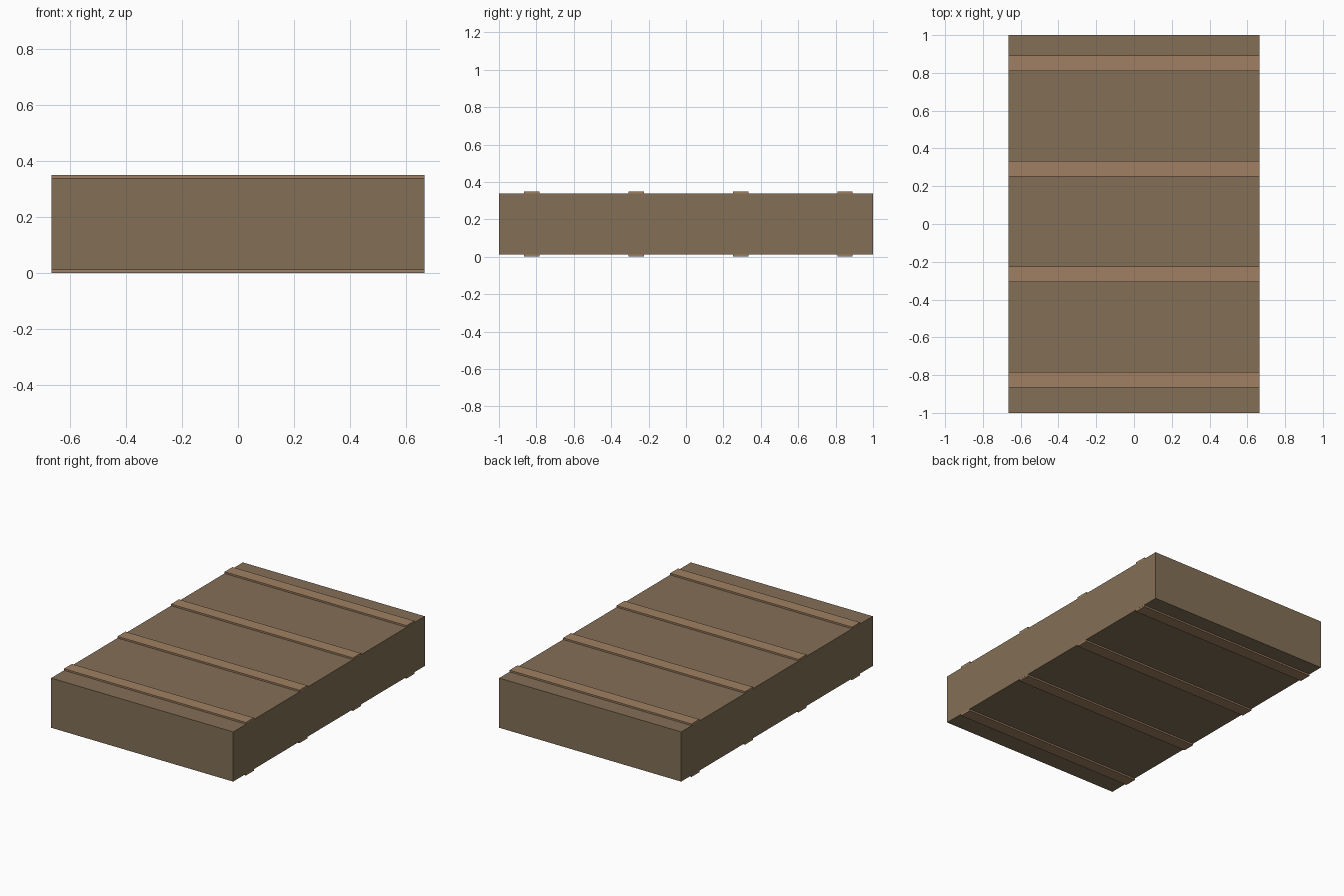
import bpy

if "Cube" in bpy.data.objects:
    bpy.data.objects.remove(bpy.data.objects["Cube"])


def material(name, color):
    mat = bpy.data.materials.new(name)
    mat.diffuse_color = (*color, 1.0)
    mat.use_nodes = True
    mat.node_tree.nodes["Principled BSDF"].inputs["Base Color"].default_value = mat.diffuse_color
    return mat


def box(name, center, size, mat):
    bpy.ops.mesh.primitive_cube_add(size=1, location=center)
    obj = bpy.context.object
    obj.name = name
    obj.scale = size
    bpy.ops.object.transform_apply(location=False, rotation=False, scale=True)
    obj.data.materials.append(mat)
    return obj


WIDTH, LENGTH, HEIGHT = 1.33, 2.0, 0.35
LIP = 0.011          # how far bands stand proud of the block
BAND = 0.082         # band width

block_mat = material("block_brown", (0.227, 0.159, 0.093))
band_mat = material("band_tan", (0.352, 0.216, 0.122))

# Main slab
box("block", (0, 0, HEIGHT / 2), (WIDTH, LENGTH, HEIGHT - 2 * LIP), block_mat)

# Four bands across the slab, proud on top and bottom, flush at the sides
for i in range(4):
    y = -0.825 + i * 0.5585
    box(f"band_{i + 1}", (0, y, HEIGHT / 2), (WIDTH - 0.0006, BAND, HEIGHT), band_mat)
